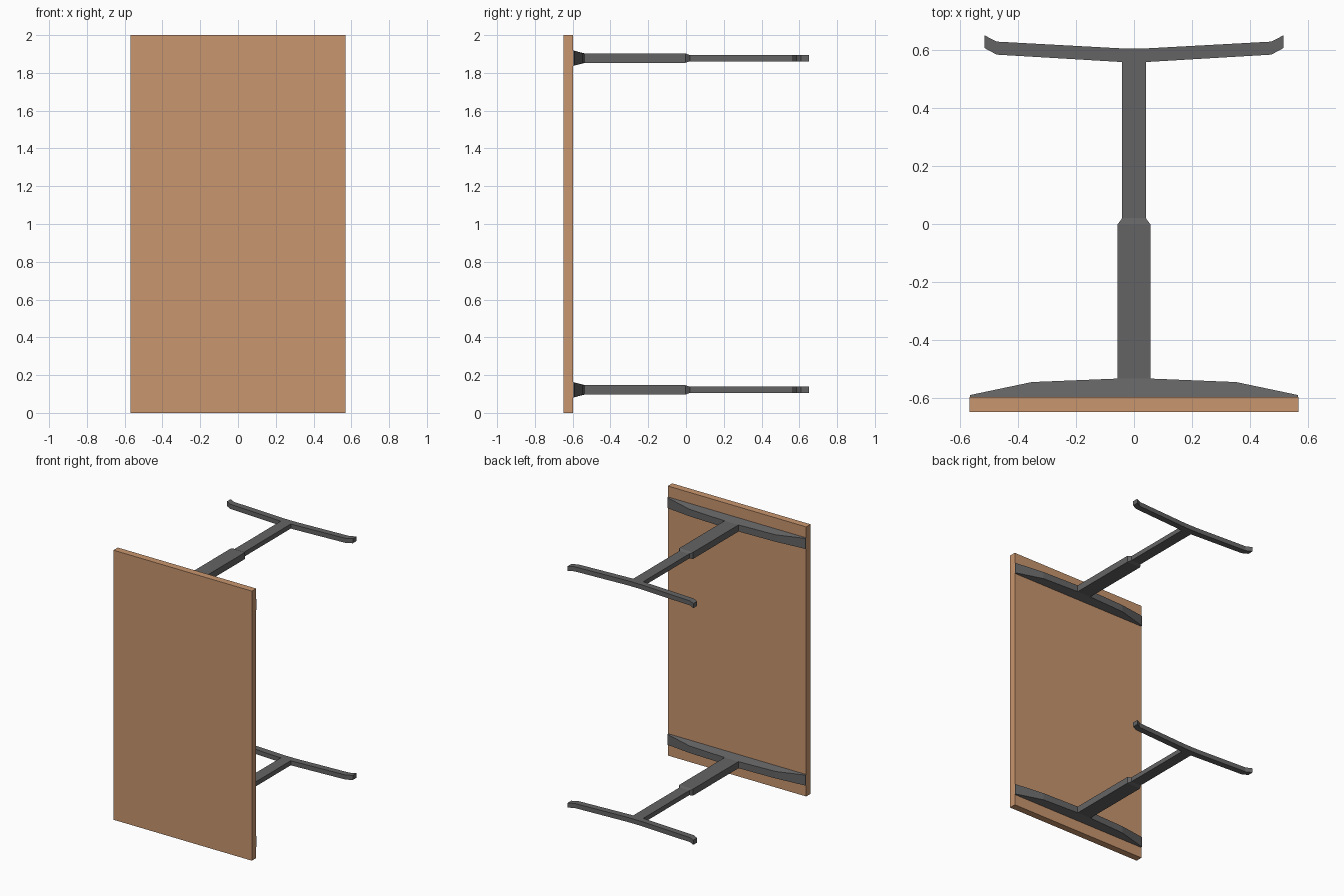
import bpy, bmesh

if "Cube" in bpy.data.objects:
    bpy.data.objects.remove(bpy.data.objects["Cube"])


def material(name, rgb):
    m = bpy.data.materials.new(name)
    m.diffuse_color = (*rgb, 1)
    m.use_nodes = True
    m.node_tree.nodes["Principled BSDF"].inputs["Base Color"].default_value = m.diffuse_color
    return m


WOOD = material("warm wood", (0.58, 0.305, 0.156))
METAL = material("dark grey metal", (0.127, 0.127, 0.127))


def loft(name, rings, mat):
    """Join matching closed rings of points into a capped solid."""
    bm = bmesh.new()
    loops = [[bm.verts.new(p) for p in r] for r in rings]
    n = len(loops[0])
    for a, b in zip(loops, loops[1:]):
        for i in range(n):
            j = (i + 1) % n
            bm.faces.new((a[i], a[j], b[j], b[i]))
    bm.faces.new(loops[0][::-1])
    bm.faces.new(loops[-1])
    bmesh.ops.recalc_face_normals(bm, faces=bm.faces[:])
    me = bpy.data.meshes.new(name)
    bm.to_mesh(me)
    bm.free()
    me.materials.append(mat)
    ob = bpy.data.objects.new(name, me)
    bpy.context.collection.objects.link(ob)
    return ob


def rect_y(y, hx, hz, z):
    return [(-hx, y, z - hz), (hx, y, z - hz), (hx, y, z + hz), (-hx, y, z + hz)]


def mirrored(half):
    """Stations along +x, repeated on -x."""
    return [(-s[0], *s[1:]) for s in reversed(half)] + half


# table top, standing on its short edge
loft("table_top", [rect_y(-0.649, 0.568, 1, 1), rect_y(-0.598, 0.568, 1, 1)], WOOD)

for side, z in (("lower", 0.122), ("upper", 1.878)):
    # support bar under the top: (x, height y, half width of its outer face)
    bar = mirrored([(0.057, -0.534, 0.0245), (0.353, -0.546, 0.026), (0.567, -0.591, 0.039)])
    loft(side + "_support_bar",
         [[(x, -0.598, z - 0.041), (x, y, z - w), (x, y, z + w), (x, -0.598, z + 0.041)]
          for x, y, w in bar], METAL)

    # telescopic column: thick sleeve with a chamfer, then the thin inner post
    column = [(-0.56, 0.057, 0.0245), (-0.002, 0.057, 0.0245), (0.02, 0.041, 0.017), (0.58, 0.041, 0.017)]
    loft(side + "_column", [rect_y(y, hx, hz, z) for y, hx, hz in column], METAL)

    # foot with upturned ends: (x, inner y, outer y)
    foot = mirrored([(0.05, 0.56, 0.607), (0.474, 0.585, 0.63), (0.517, 0.608, 0.652)])
    loft(side + "_foot",
         [[(x, a, z - 0.017), (x, b, z - 0.017), (x, b, z + 0.017), (x, a, z + 0.017)]
          for x, a, b in foot], METAL)
